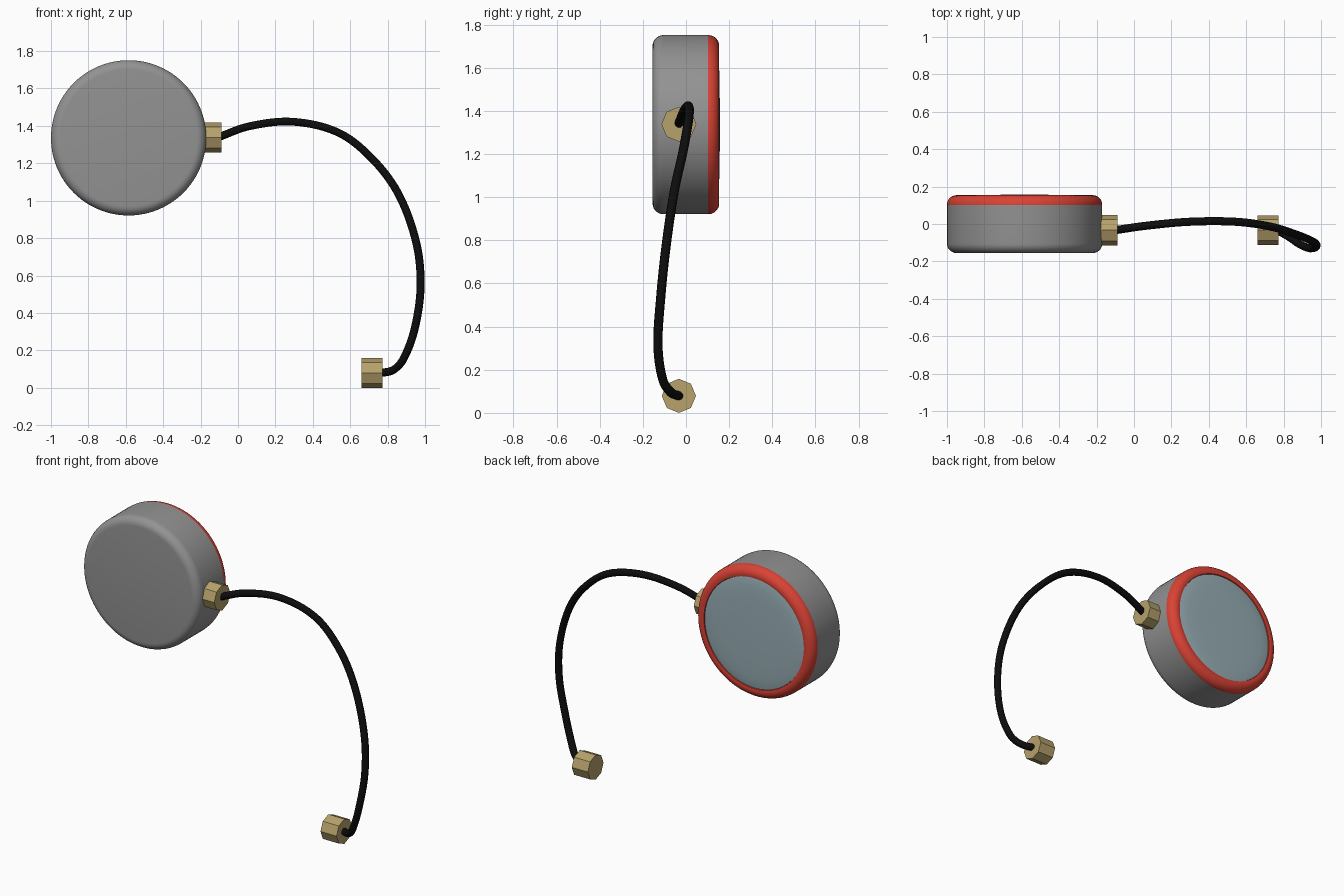
import bpy, bmesh, math
from mathutils import Vector, Matrix

if "Cube" in bpy.data.objects:
    bpy.data.objects.remove(bpy.data.objects["Cube"])


def material(name, rgb):
    m = bpy.data.materials.new(name)
    m.diffuse_color = (*rgb, 1)
    m.use_nodes = True
    m.node_tree.nodes["Principled BSDF"].inputs["Base Color"].default_value = m.diffuse_color
    return m


GREY = material("grey_metal", (0.29, 0.29, 0.29))
RED = material("red_rim", (0.70, 0.055, 0.035))
GLASS = material("pale_blue_glass", (0.31, 0.42, 0.46))
BRASS = material("brass", (0.47, 0.36, 0.15))
BLACK = material("black_rubber", (0.004, 0.004, 0.004))

CX, CZ, R = -0.585, 1.336, 0.415


def finish(bm, name, mat, smooth=True):
    bmesh.ops.recalc_face_normals(bm, faces=bm.faces)
    me = bpy.data.meshes.new(name)
    bm.to_mesh(me)
    bm.free()
    me.materials.append(mat)
    ob = bpy.data.objects.new(name, me)
    bpy.context.collection.objects.link(ob)
    if smooth:
        bpy.ops.object.select_all(action='DESELECT')
        ob.select_set(True)
        bpy.context.view_layer.objects.active = ob
        bpy.ops.object.shade_smooth_by_angle(angle=math.radians(35))
    return ob


def lathe(name, profile, mat, steps=96):
    """Revolve (radius, y) points about the drum's y axis."""
    bm = bmesh.new()
    vs = [bm.verts.new((CX + r, y, CZ)) for r, y in profile]
    es = [bm.edges.new(p) for p in zip(vs, vs[1:])]
    bmesh.ops.spin(bm, geom=vs + es, cent=(CX, 0, CZ), axis=(0, 1, 0),
                   angle=2 * math.pi, steps=steps)
    bmesh.ops.remove_doubles(bm, verts=bm.verts, dist=1e-5)
    return finish(bm, name, mat)


def arc(cr, cy, rad, a0, a1, n=7):
    return [(cr + rad * math.cos(math.radians(a0 + (a1 - a0) * i / n)),
             cy + rad * math.sin(math.radians(a0 + (a1 - a0) * i / n)))
            for i in range(n + 1)]


# drum: closed front with a rounded edge
lathe("drum_body", [(0, -0.155)] + arc(R - 0.05, -0.105, 0.05, -90, 0) + [(R, 0.102)], GREY)
# red rim around the back opening
lathe("rim", [(R, 0.102)] + arc(R - 0.05, 0.104, 0.05, 0, 90)
      + [(0.352, 0.152), (0.348, 0.13)], RED)
# slightly domed glass
lathe("glass", [(0.35, 0.146), (0.335, 0.149), (0.29, 0.153), (0.22, 0.155),
                (0.12, 0.1565), (0, 0.157)], GLASS)


# octagonal nuts, axis along x
def nut(name, x0, x1, z, r):
    bm = bmesh.new()
    m = (Matrix.Translation(((x0 + x1) / 2, -0.033, z))
         @ Matrix.Rotation(math.pi / 2, 4, 'Y'))
    bmesh.ops.create_cone(bm, cap_ends=True, segments=8, radius1=r, radius2=r,
                          depth=x1 - x0, matrix=m)
    finish(bm, name, BRASS, False)


nut("upper_nut", -0.20, -0.088, 1.338, 0.081)
nut("lower_nut", 0.66, 0.773, 0.079, 0.079)

# hose: smooth swept curve
path = [(-0.12, -0.036, 1.333), (0.06, -0.010, 1.398), (0.297, 0.012, 1.422),
        (0.543, 0.012, 1.361), (0.73, -0.014, 1.211), (0.864, -0.055, 1.024),
        (0.955, -0.093, 0.767), (0.976, -0.117, 0.537), (0.944, -0.13, 0.313),
        (0.885, -0.108, 0.155), (0.83, -0.07, 0.095), (0.76, -0.03, 0.078)]
cu = bpy.data.curves.new("hose", 'CURVE')
cu.dimensions = '3D'
cu.bevel_depth = 0.0215
cu.bevel_resolution = 3
cu.use_fill_caps = True
cu.resolution_u = 8
sp = cu.splines.new('BEZIER')
sp.bezier_points.add(len(path) - 1)
for i, (bp, p) in enumerate(zip(sp.bezier_points, path)):
    # tangents from the neighbouring points keep the bend even
    a, b = Vector(path[max(i - 1, 0)]), Vector(path[min(i + 1, len(path) - 1)])
    t, p = (b - a).normalized(), Vector(p)
    bp.co = p
    bp.handle_left_type = bp.handle_right_type = 'FREE'
    bp.handle_left = p - t * (p - a).length / 3
    bp.handle_right = p + t * (b - p).length / 3
cu.materials.append(BLACK)
hose = bpy.data.objects.new("hose", cu)
bpy.context.collection.objects.link(hose)
